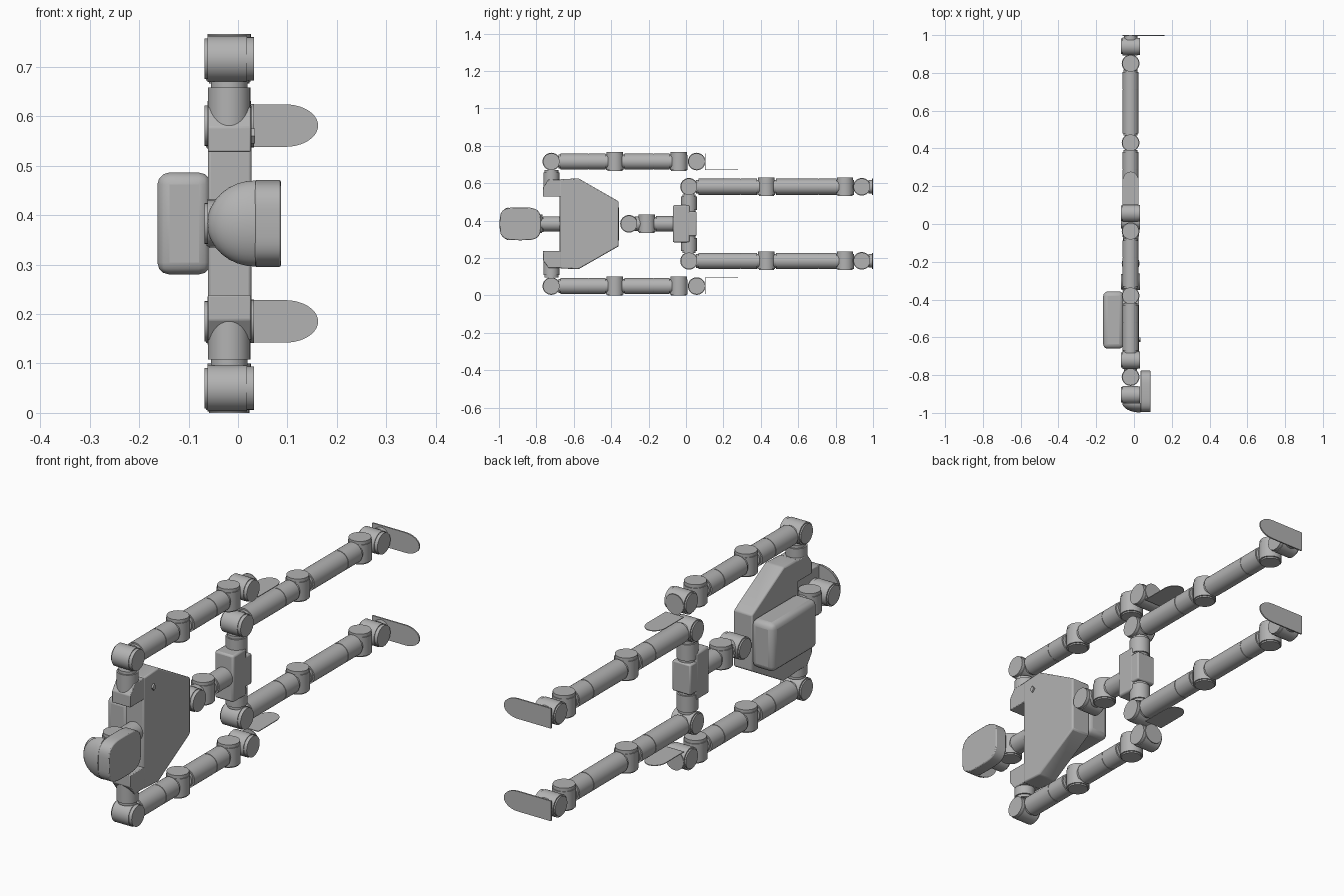
import bpy, bmesh, math
from mathutils import Vector

if "Cube" in bpy.data.objects:
    bpy.data.objects.remove(bpy.data.objects["Cube"])

grey = bpy.data.materials.new("plain_grey")
grey.use_nodes = True
grey.diffuse_color = (0.45, 0.45, 0.45, 1)
grey.node_tree.nodes["Principled BSDF"].inputs["Base Color"].default_value = (0.45, 0.45, 0.45, 1)

MID = 0.383      # height of the mirror plane
CX = -0.018      # shared limb axis in x
AXES = {"x": (1, 2, 0), "y": (0, 2, 1), "z": (0, 1, 2)}   # u, v, along


def finish(name, bm, bevel=0.0, segments=2):
    bmesh.ops.recalc_face_normals(bm, faces=bm.faces)
    mesh = bpy.data.meshes.new(name)
    bm.to_mesh(mesh)
    bm.free()
    ob = bpy.data.objects.new(name, mesh)
    bpy.context.collection.objects.link(ob)
    mesh.materials.append(grey)
    if bevel:
        mod = ob.modifiers.new("Bevel", "BEVEL")
        mod.width, mod.segments = bevel, segments
        mod.limit_method = "ANGLE"
    bpy.ops.object.select_all(action="DESELECT")
    ob.select_set(True)
    bpy.context.view_layer.objects.active = ob
    bpy.ops.object.shade_smooth_by_angle(angle=math.radians(35))
    return ob


def place(axis, u, v, t):
    p = Vector((0, 0, 0))
    for i, value in zip(AXES[axis], (u, v, t)):
        p[i] = value
    return p


def lathe(name, origin, axis, profile, sides=32):
    """Turned solid from (distance along axis, radius) pairs."""
    bm = bmesh.new()
    rings = []
    for t, r in profile:
        rings.append([bm.verts.new(Vector(origin) + place(
            axis, r * math.cos(k * math.tau / sides), r * math.sin(k * math.tau / sides), t))
            for k in range(sides)])
    for a, b in zip(rings, rings[1:]):
        for k in range(sides):
            n = (k + 1) % sides
            bm.faces.new((a[k], a[n], b[n], b[k]))
    bm.faces.new(rings[0])
    bm.faces.new(rings[-1])
    return finish(name, bm)


def prism(name, outline, axis, low, high, bevel=0.0, segments=2):
    """Outline in the plane across the axis, extruded from low to high."""
    bm = bmesh.new()
    a = [bm.verts.new(place(axis, u, v, low)) for u, v in outline]
    b = [bm.verts.new(place(axis, u, v, high)) for u, v in outline]
    bm.faces.new(a)
    bm.faces.new(b)
    for k in range(len(a)):
        n = (k + 1) % len(a)
        bm.faces.new((a[k], a[n], b[n], b[k]))
    return finish(name, bm, bevel, segments)


def joint(name, y, z, axis):
    """Drum hinge with a smaller cap on each end."""
    lathe(name, (CX, y, z), axis, [(-0.05, 0.041), (-0.044, 0.041), (-0.044, 0.047),
                                   (0.036, 0.047), (0.036, 0.044), (0.05, 0.044)])


def tube(name, origin, axis, a, b, r=0.043, seam=None):
    """Limb section with a narrow collar at both ends and an optional seam."""
    d = 0.012 if b > a else -0.012
    prof = [(a - d, r - 0.006), (a, r - 0.006), (a, r)]
    if seam is not None:
        g = d * 0.12
        prof += [(seam - g, r), (seam - g, r - 0.002), (seam + g, r - 0.002), (seam + g, r)]
    prof += [(b, r), (b, r - 0.006), (b + d, r - 0.006)]
    lathe(name, origin, axis, prof)


def rect(u0, u1, v0, v1):
    return [(u0, v0), (u1, v0), (u1, v1), (u0, v1)]


def rounded_end(start, straight, tip, centre, half, steps=20):
    """Outline with a square start and an elliptical tip."""
    pts = [(start, centre - half)]
    for k in range(steps + 1):
        t = -math.pi / 2 + math.pi * k / steps
        pts.append((straight + (tip - straight) * math.cos(t), centre + half * math.sin(t)))
    return pts + [(start, centre + half)]


# Torso
prism("chest", [(-0.675, MID - 0.238), (-0.575, MID - 0.243), (-0.36, MID - 0.12),
                (-0.36, MID + 0.12), (-0.575, MID + 0.243), (-0.675, MID + 0.238)],
      "x", -0.061, 0.027, 0.006)
prism("backpack", rect(-0.66, -0.357, MID - 0.103, MID + 0.103), "x", -0.163, -0.055, 0.024, 3)
prism("chest_badge", [(-0.625, 0.56), (-0.613, 0.545), (-0.601, 0.56), (-0.613, 0.575)],
      "x", 0.025, 0.034)

# Waist and pelvis
joint("waist_swing_joint", -0.305, MID, "x")
joint("waist_bend_joint", -0.21, MID, "z")
tube("waist_link", (CX, 0, MID), "y", -0.275, -0.25, 0.038)
tube("waist_tube", (CX, 0, MID), "y", -0.16, -0.06, 0.041)
prism("pelvis", rect(-0.07, 0.02, MID - 0.1, MID + 0.1), "x", -0.062, 0.027, 0.008)
prism("pelvis_base", rect(-0.025, 0.057, MID - 0.065, MID + 0.065), "x", -0.061, 0.026, 0.006)

# Neck
tube("neck_tube", (CX, 0, MID), "y", -0.765, -0.67, 0.04)
joint("neck_bend_joint", -0.81, MID, "z")
joint("neck_swing_joint", -0.905, MID, "x")

# Head: flat face block and a quarter dome behind the crown
face = []
for k in range(48):
    c, s = math.cos(k * math.tau / 48), math.sin(k * math.tau / 48)
    power = 0.55
    face.append((-0.886 + 0.11 * math.copysign(abs(c) ** power, c),
                 MID + 0.088 * math.copysign(abs(s) ** power, s)))
prism("face_block", face, "x", 0.034, 0.087, 0.004)

bm = bmesh.new()
bmesh.ops.create_uvsphere(bm, u_segments=32, v_segments=16, radius=1)
for normal in ((1, 0, 0), (0, 1, 0)):
    cut = bmesh.ops.bisect_plane(bm, geom=bm.verts[:] + bm.edges[:] + bm.faces[:], dist=1e-4,
                                 plane_co=(0, 0, 0), plane_no=normal, clear_outer=True)
    bmesh.ops.holes_fill(bm, edges=[e for e in bm.edges if e.is_boundary], sides=0)
bmesh.ops.scale(bm, vec=(0.097, 0.05, 0.087), verts=bm.verts)
bmesh.ops.translate(bm, vec=(0.035, -0.948, MID), verts=bm.verts)
finish("head_dome", bm)

# Limbs, mirrored about the middle plane
for side, s in (("left", 1), ("right", -1)):
    za, zl = MID + s * 0.333, MID + s * 0.198

    # Shoulder
    prism(side + "_shoulder_block",
          [(-0.765, MID + s * 0.145), (-0.765, MID + s * 0.195), (-0.735, MID + s * 0.236),
           (-0.665, MID + s * 0.236), (-0.665, MID + s * 0.145)], "x", -0.061, 0.026, 0.003)
    tube(side + "_shoulder_tube", (CX, -0.72, MID), "z", s * 0.19, s * 0.275)
    joint(side + "_shoulder_joint", -0.72, za, "x")

    # Arm
    tube(side + "_upper_arm", (CX, 0, za), "y", -0.67, -0.43, seam=-0.52)
    joint(side + "_elbow_joint", -0.38, za, "z")
    tube(side + "_forearm", (CX, 0, za), "y", -0.33, -0.088, seam=-0.175)
    joint(side + "_wrist_bend_joint", -0.038, za, "z")
    joint(side + "_wrist_swing_joint", 0.057, za, "x")

    # Hand: thin round palm base and a thin blade on the inner side
    lathe(side + "_palm_base", (CX, 0.101, za), "y", [(0, 0.043), (0.003, 0.043)])
    blade = [(x, y) for y, x in rounded_end(0.101, 0.225, 0.277, CX, 0.043)]
    zb = MID + s * 0.288
    prism(side + "_hand_blade", blade, "z", zb - 0.0015, zb + 0.0015)

    # Hip
    tube(side + "_hip_tube", (CX, 0.016, MID), "z", s * 0.075, s * 0.145, 0.042)
    joint(side + "_hip_joint", 0.016, zl, "x")

    # Leg
    tube(side + "_thigh", (CX, 0, zl), "y", 0.066, 0.38, seam=0.29)
    joint(side + "_knee_joint", 0.43, zl, "z")
    tube(side + "_shin", (CX, 0, zl), "y", 0.48, 0.805, seam=0.71)
    joint(side + "_ankle_bend_joint", 0.85, zl, "z")
    joint(side + "_ankle_swing_joint", 0.94, zl, "x")

    # Foot
    prism(side + "_foot_sole", rounded_end(-0.061, 0.095, 0.162, zl, 0.043), "y", 0.994, 1.0)
    lathe(side + "_foot_mount", (CX, 0, zl), "y", [(0.975, 0.036), (0.996, 0.036)])
